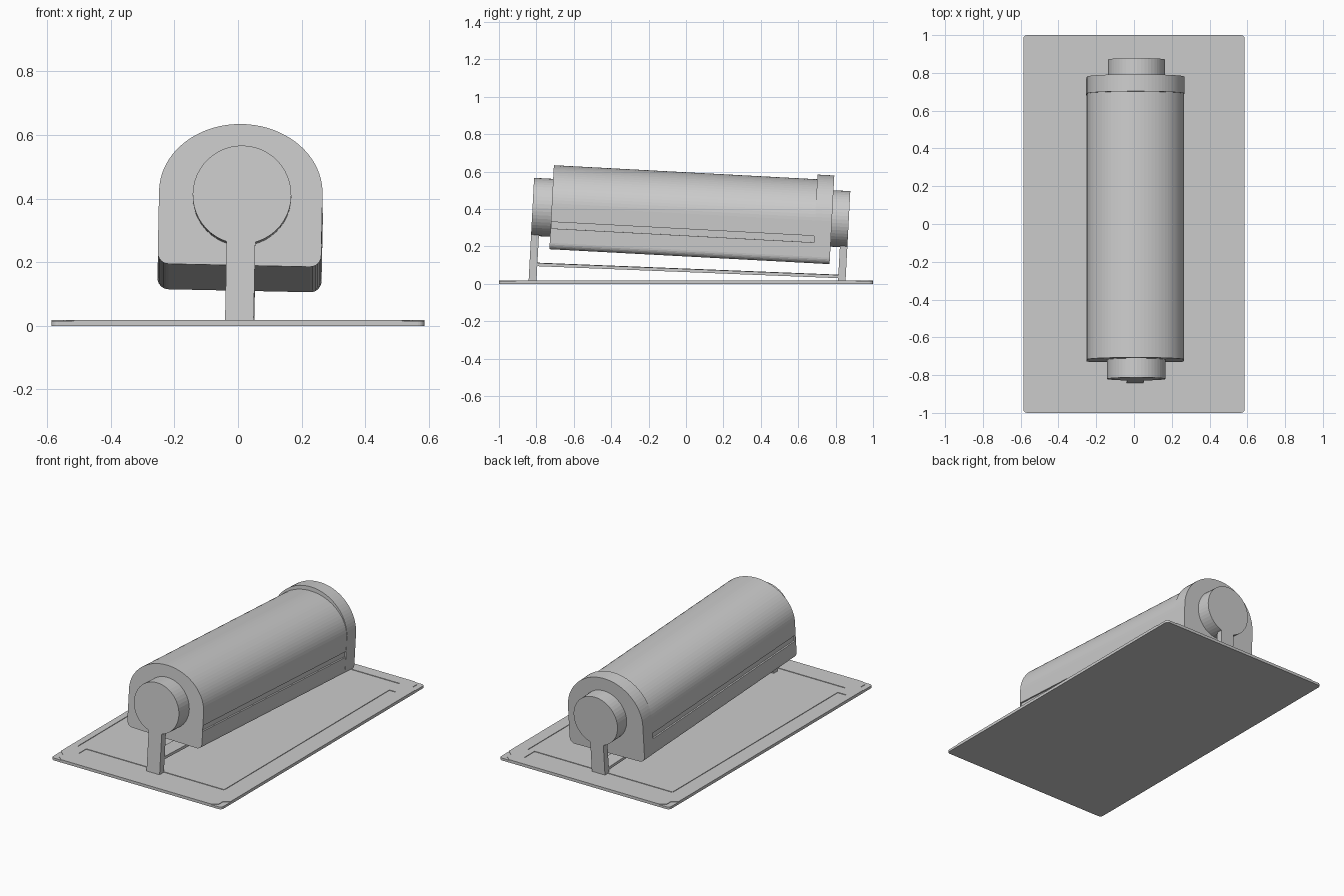
import bpy, bmesh, math
from mathutils import Matrix, Vector

if "Cube" in bpy.data.objects:
    bpy.data.objects.remove(bpy.data.objects["Cube"])

grey = bpy.data.materials.new("plain grey")
grey.use_nodes = True
grey.diffuse_color = (0.6, 0.6, 0.6, 1)
grey.node_tree.nodes["Principled BSDF"].inputs["Base Color"].default_value = (0.6, 0.6, 0.6, 1)

# Tilted frame of the housing: origin at the bottom of its front face
TILT = (Matrix.Translation((0.004, -0.73, 0.19))
        @ Matrix.Rotation(math.radians(-3.05), 4, 'X')
        @ Matrix.Rotation(math.radians(1.2), 4, 'Y'))
FLAT = Matrix.Identity(4)


def prism(name, outline, start, end, axis, frame):
    """Extrude a 2D outline from start to end along x, y or z."""
    place = {'X': lambda a, b, t: (t, a, b),
             'Y': lambda a, b, t: (a, t, b),
             'Z': lambda a, b, t: (a, b, t)}[axis]
    bm = bmesh.new()
    face = bm.faces.new([bm.verts.new(place(a, b, start)) for a, b in outline])
    grown = bmesh.ops.extrude_face_region(bm, geom=[face])
    verts = [g for g in grown["geom"] if isinstance(g, bmesh.types.BMVert)]
    bmesh.ops.translate(bm, verts=verts, vec=Vector(place(0, 0, end - start)))
    bmesh.ops.recalc_face_normals(bm, faces=bm.faces)
    mesh = bpy.data.meshes.new(name)
    bm.to_mesh(mesh)
    bm.free()
    mesh.transform(frame)
    mesh.materials.append(grey)
    obj = bpy.data.objects.new(name, mesh)
    bpy.context.scene.collection.objects.link(obj)
    return obj


def rect(a0, a1, b0, b1):
    return [(a0, b0), (a1, b0), (a1, b1), (a0, b1)]


def arc(ca, cb, ra, rb, first, last, steps):
    angles = [math.radians(first + (last - first) * i / steps) for i in range(steps + 1)]
    return [(ca + ra * math.cos(t), cb + rb * math.sin(t)) for t in angles]


def arch(half, spring, top, corner=0.035):
    """Arched section with rounded lower corners."""
    return (arc(-half + corner, corner, corner, corner, 180, 270, 6)
            + arc(half - corner, corner, corner, corner, 270, 360, 6)
            + arc(0, spring, half, top - spring, 0, 180, 40))


def carve(obj, cutters):
    for cutter in cutters:
        cutter.hide_render = True
        cutter.hide_set(True)
        mod = obj.modifiers.new(cutter.name, 'BOOLEAN')
        mod.operation = 'DIFFERENCE'
        mod.solver = 'EXACT'
        mod.object = cutter


# Base plate with rounded corners
W, L, R = 0.586, 1.0, 0.02
outline = []
for i, (sx, sy) in enumerate([(1, 1), (-1, 1), (-1, -1), (1, -1)]):
    outline += arc(sx * (W - R), sy * (L - R), R, R, 90 * i, 90 * i + 90, 4)
base = prism("base_plate", outline, 0, 0.018, 'Z', FLAT)

# Shallow frame channels in the plate
channels = [rect(-0.545, -0.485, -0.80, 0.825), rect(0.465, 0.51, -0.80, 0.825),
            rect(-0.485, 0.465, 0.825, 0.93), rect(-0.485, 0.465, -0.875, -0.80)]
# Stepped corner recesses
for sx in (-1, 1):
    for sy in (-1, 1):
        steps = [(0.60, 0.905), (0.587, 0.905), (0.55, 0.935), (0.55, 0.975),
                 (0.515, 1.0), (0.515, 1.02), (0.60, 1.02)]
        channels.append([(sx * x, sy * y) for x, y in steps])
carve(base, [prism("plate_cutter", c, 0.0145, 0.03, 'Z', FLAT) for c in channels])

# Arched housing with a long slot in each side
HALF, SPRING = 0.257, 0.23
housing = prism("housing", arch(HALF, SPRING, 0.445), 0, 1.42, 'Y', TILT)
carve(housing, [prism("slot_cutter", rect(s * (HALF - 0.01), s * (HALF + 0.05), 0.112, 0.147),
                      0.004, 1.41, 'Y', TILT) for s in (-1, 1)])

# Taller cap closing the rear end
prism("rear_cap", arch(HALF + 0.001, SPRING, 0.47), 1.41, 1.5, 'Y', TILT)

# End bosses, each on an upright post flush with its outer face
PX = 0.004
for side, face, inner, back, height, radius, foot in [
        ("front", -0.102, 0.0, -0.06, 0.217, 0.155, -0.182),
        ("rear", 1.59, 1.5, 1.55, 0.24, 0.151, -0.095)]:
    prism(side + "_boss", arc(PX, height, radius, radius, 0, 360, 48)[:-1],
          face, inner, 'Y', TILT)
    prism(side + "_post", rect(PX - 0.045, PX + 0.045, foot, height - radius + 0.02),
          face, back, 'Y', TILT)

# Thin tie bar between the posts
prism("tie_bar", [(-0.07, -0.098), (1.56, -0.076), (1.56, -0.059), (-0.07, -0.081)],
      PX - 0.045, PX + 0.045, 'X', TILT)
